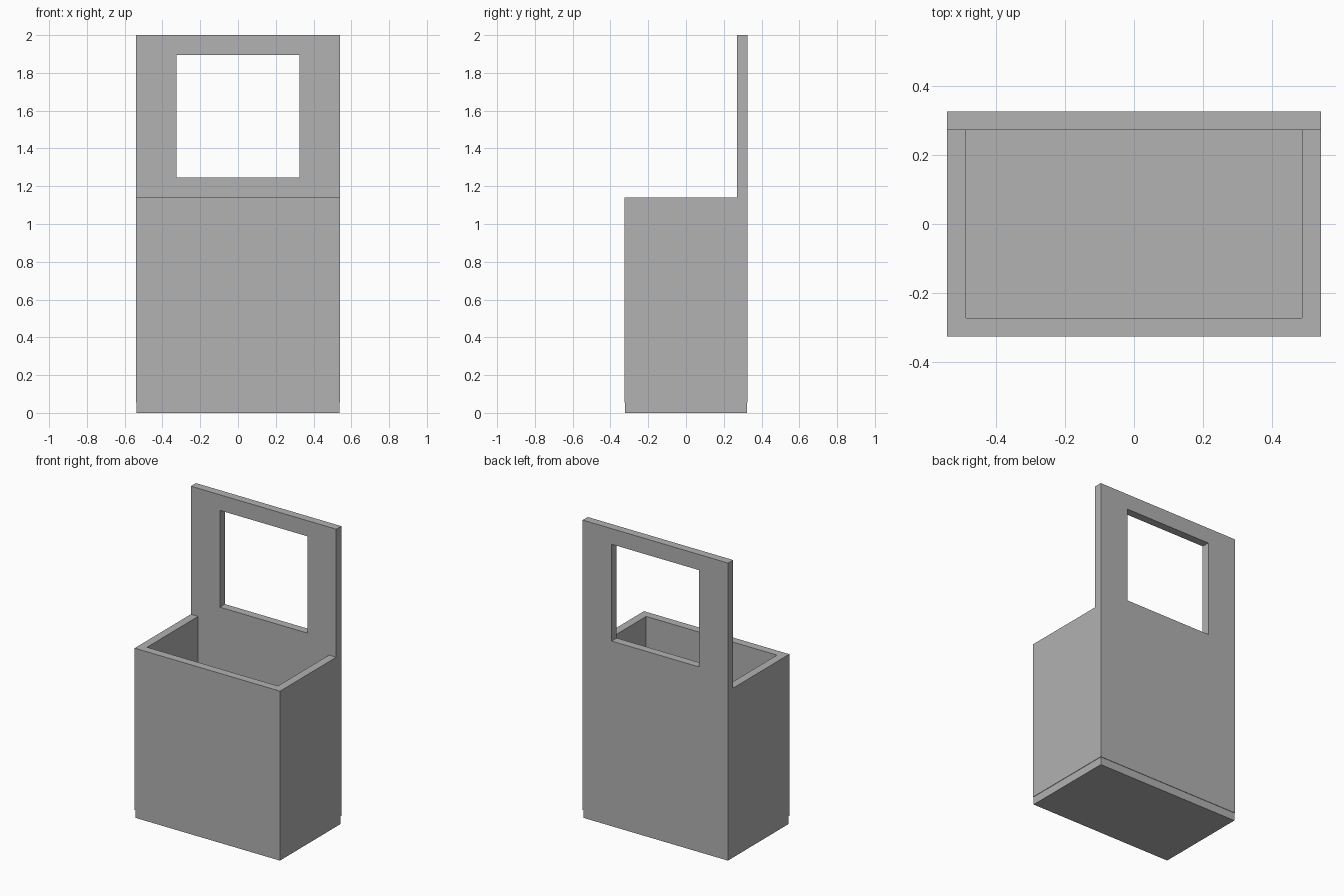
import bpy
import bmesh
from mathutils import Vector

cube = bpy.data.objects.get("Cube")
if cube:
    bpy.data.objects.remove(cube, do_unlink=True)

# Overall sizes
HALF_W, HALF_D, HEIGHT = 0.54, 0.325, 2.0
WALL, RIM = 0.054, 1.14
BACK = HALF_D - WALL
INNER = HALF_W - WALL
WINDOW_HALF, WINDOW_LOW, WINDOW_HIGH = 0.325, 1.245, 1.895

# Single plain colour
grey = bpy.data.materials.new("plain grey")
grey.use_nodes = True
grey.diffuse_color = (0.445, 0.445, 0.445, 1)
grey.node_tree.nodes["Principled BSDF"].inputs["Base Color"].default_value = grey.diffuse_color


def extrude_faces(name, outlines, direction):
    """Thicken flat outlines that share corners into one solid part."""
    bm = bmesh.new()
    for outline in outlines:
        bm.faces.new([bm.verts.new(p) for p in outline])
    bmesh.ops.remove_doubles(bm, verts=bm.verts[:], dist=0.0001)
    geom = bmesh.ops.extrude_face_region(bm, geom=bm.faces[:], use_keep_orig=True)["geom"]
    moved = [g for g in geom if isinstance(g, bmesh.types.BMVert)]
    bmesh.ops.translate(bm, verts=moved, vec=Vector(direction))
    bmesh.ops.recalc_face_normals(bm, faces=bm.faces[:])
    mesh = bpy.data.meshes.new(name)
    bm.to_mesh(mesh)
    bm.free()
    mesh.materials.append(grey)
    obj = bpy.data.objects.new(name, mesh)
    bpy.context.collection.objects.link(obj)
    return obj


def rectangle(x, low, high):
    return [(-x, low), (x, low), (x, high), (-x, high)]


# Floor slab, very slightly inset from the walls
inset = 0.003
floor = rectangle(HALF_W - inset, -HALF_D + inset, HALF_D - inset)
extrude_faces("floor", [[(x, y, 0) for x, y in floor]], (0, 0, WALL))

# Front and side walls as one U-shaped profile
u_shape = [(-HALF_W, BACK), (-HALF_W, -HALF_D), (HALF_W, -HALF_D), (HALF_W, BACK),
           (INNER, BACK), (INNER, -HALF_D + WALL), (-INNER, -HALF_D + WALL), (-INNER, BACK)]
extrude_faces("front_and_side_walls", [[(x, y, WALL) for x, y in u_shape]],
              (0, 0, RIM - WALL))

# Tall back panel: a frame of four faces around the open window
outer = rectangle(HALF_W, WALL, HEIGHT)
hole = rectangle(WINDOW_HALF, WINDOW_LOW, WINDOW_HIGH)
frame = []
for i in range(4):
    j = (i + 1) % 4
    frame.append([(x, BACK, z) for x, z in (outer[i], outer[j], hole[j], hole[i])])
extrude_faces("back_panel", frame, (0, WALL, 0))
